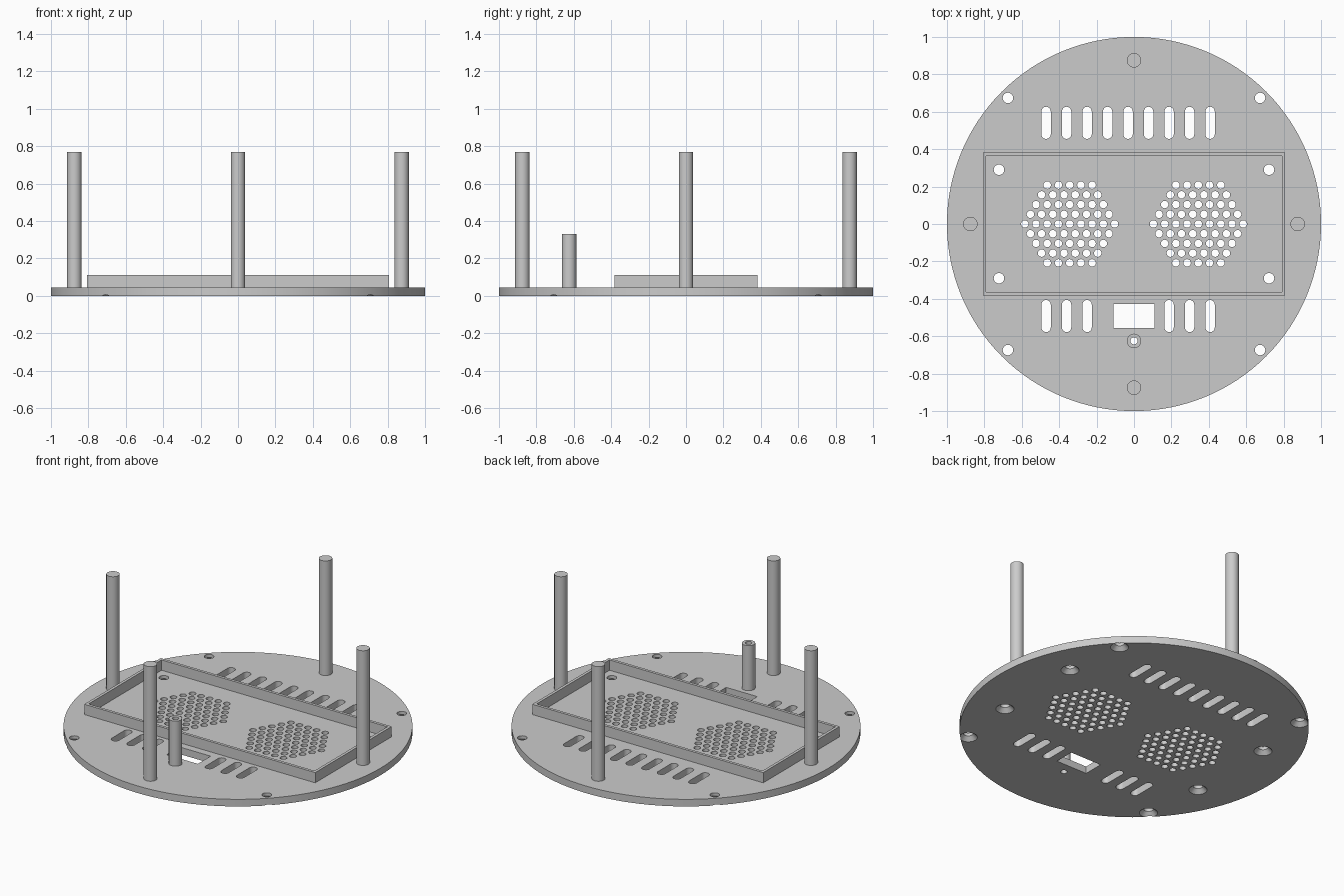
import bpy
import bmesh
from math import cos, sin, pi, radians

if "Cube" in bpy.data.objects:
    bpy.data.objects.remove(bpy.data.objects["Cube"], do_unlink=True)

grey = bpy.data.materials.new("plain grey")
grey.use_nodes = True
grey.diffuse_color = (0.6, 0.6, 0.6, 1)
grey.node_tree.nodes["Principled BSDF"].inputs["Base Color"].default_value = (0.6, 0.6, 0.6, 1)

PLATE = 0.045
LOW, HIGH = -0.02, PLATE + 0.02   # cutter ends


def circle(x, y, z, r, n=32):
    return [(x + r * cos(2 * pi * i / n), y + r * sin(2 * pi * i / n), z) for i in range(n)]


def rect(x, y, z, w, d):
    return [(x + sx * w, y + sy * d, z) for sx, sy in ((-1, -1), (1, -1), (1, 1), (-1, 1))]


def slot(x, y, z, r, half, n=12):
    pts = []
    for i in range(2 * (n + 1)):
        upper = i <= n
        a = pi * (i if upper else i - 1) / n
        pts.append((x + r * cos(a), y + r * sin(a) + (half if upper else -half), z))
    return pts


def loft(bm, rings, loop=False):
    """Skin a stack of outlines; capped at the ends, or looped into a hollow ring."""
    rows = [[bm.verts.new(p) for p in ring] for ring in rings]
    pairs = list(zip(rows, rows[1:]))
    if loop:
        pairs.append((rows[-1], rows[0]))
    else:
        bm.faces.new(rows[0][::-1])
        bm.faces.new(rows[-1])
    for a, b in pairs:
        for i in range(len(a)):
            j = (i + 1) % len(a)
            bm.faces.new((a[i], a[j], b[j], b[i]))


def finish(name, bm):
    bmesh.ops.recalc_face_normals(bm, faces=bm.faces)
    mesh = bpy.data.meshes.new(name)
    bm.to_mesh(mesh)
    bm.free()
    mesh.materials.append(grey)
    ob = bpy.data.objects.new(name, mesh)
    bpy.context.collection.objects.link(ob)
    return ob


def activate(ob):
    bpy.ops.object.select_all(action='DESELECT')
    ob.select_set(True)
    bpy.context.view_layer.objects.active = ob


def smooth(ob):
    activate(ob)
    bpy.ops.object.shade_smooth_by_angle(angle=radians(30))


# Round base plate
bm = bmesh.new()
loft(bm, [circle(0, 0, z, 1, 128) for z in (0, PLATE)])
plate = finish("base_plate", bm)

# All openings gathered in one cutter
bm = bmesh.new()

# two hexagonal speaker grilles
for cx in (-0.344, 0.344):
    for row in range(-4, 5):
        count = 9 - abs(row)
        for i in range(count):
            x = cx + 0.06 * (i - (count - 1) / 2)
            loft(bm, [circle(x, 0.052 * row, z, 0.02, 16) for z in (LOW, HIGH)])

# rounded vent slots, with a gap in the front row
for i in range(9):
    x = -0.47 + 0.1096 * i
    for y in (0.541, -0.492):
        if y > 0 or i not in (3, 4, 5):
            loft(bm, [slot(x, y, z, 0.025, 0.061) for z in (LOW, HIGH)])

# switch window and the bore under the short post
loft(bm, [rect(0, -0.493, z, 0.109, 0.064) for z in (LOW, HIGH)])
loft(bm, [circle(0, -0.625, z, 0.019) for z in (LOW, HIGH)])

# screw holes countersunk from below
for hx, hy in ((0.674, 0.674), (0.722, 0.29)):
    for sx in (-1, 1):
        for sy in (-1, 1):
            x, y = sx * hx, sy * hy
            loft(bm, [circle(x, y, LOW, 0.072), circle(x, y, 0.025, 0.028),
                      circle(x, y, HIGH, 0.028)])
cutter = finish("plate_cutter", bm)
cutter.hide_render = True

mod = plate.modifiers.new("openings", 'BOOLEAN')
mod.operation = 'DIFFERENCE'
mod.solver = 'EXACT'
mod.object = cutter
activate(plate)
bpy.ops.object.modifier_apply(modifier=mod.name)
bpy.data.objects.remove(cutter, do_unlink=True)
smooth(plate)

# Rectangular rim around the grilles
bm = bmesh.new()
top = 0.11
loft(bm, [rect(0, 0, PLATE, 0.808, 0.382), rect(0, 0, top, 0.808, 0.382),
          rect(0, 0, top, 0.79, 0.364), rect(0, 0, PLATE, 0.79, 0.364)], loop=True)
finish("speaker_frame", bm)

# Four tall posts
for side, x, y in (("left", 1, 0), ("right", -1, 0), ("front", 0, -1), ("back", 0, 1)):
    bm = bmesh.new()
    loft(bm, [circle(x * 0.875, y * 0.875, z, 0.0385) for z in (PLATE, 0.77)])
    smooth(finish(side + "_post", bm))

# Short hollow post
bm = bmesh.new()
loft(bm, [circle(0, -0.625, z, r) for z, r in
          ((PLATE, 0.0385), (0.33, 0.0385), (0.33, 0.019), (PLATE, 0.019))], loop=True)
smooth(finish("short_hollow_post", bm))
